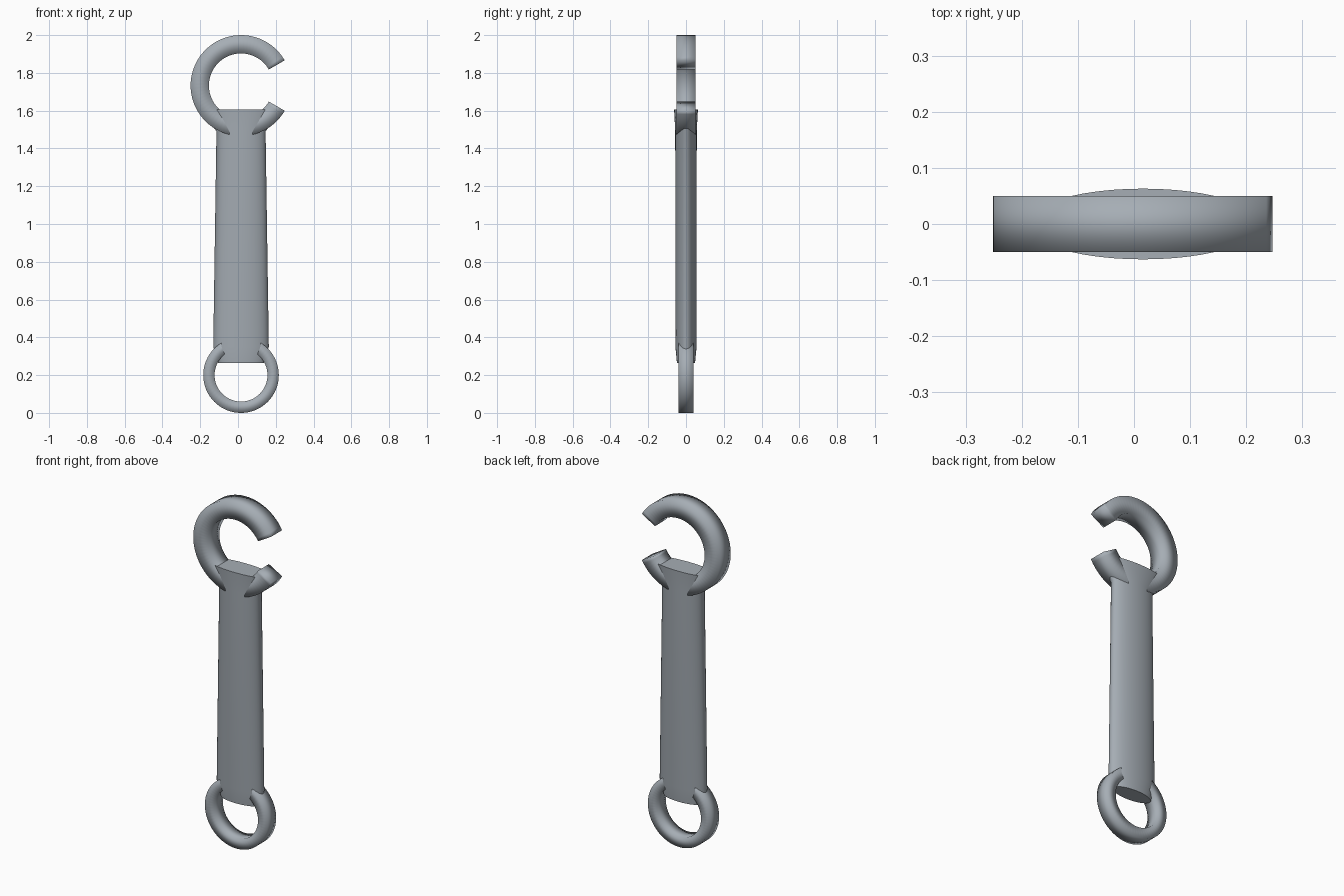
import bpy
import bmesh
from math import sin, cos, radians, pi

cube = bpy.data.objects.get("Cube")
if cube:
    bpy.data.objects.remove(cube, do_unlink=True)

CX = 0.016  # shared centre line of all parts

steel = bpy.data.materials.new("blue grey steel")
steel.use_nodes = True
color = (0.38, 0.42, 0.46, 1)
steel.diffuse_color = color
steel.node_tree.nodes["Principled BSDF"].inputs["Base Color"].default_value = color


def loft(name, sections, closed):
    """Skin a list of equal-length point loops, capping the ends when open."""
    bm = bmesh.new()
    loops = [[bm.verts.new(p) for p in s] for s in sections]
    pairs = list(zip(loops, loops[1:]))
    if closed:
        pairs.append((loops[-1], loops[0]))
    else:
        bm.faces.new(loops[0])
        bm.faces.new(loops[-1])
    for a, b in pairs:
        for i in range(len(a)):
            j = (i + 1) % len(a)
            bm.faces.new((a[i], a[j], b[j], b[i]))
    bmesh.ops.recalc_face_normals(bm, faces=bm.faces)
    mesh = bpy.data.meshes.new(name)
    bm.to_mesh(mesh)
    bm.free()
    mesh.materials.append(steel)
    mesh.shade_smooth()
    obj = bpy.data.objects.new(name, mesh)
    bpy.context.collection.objects.link(obj)
    return obj


def square_ring(name, z, inner, outer, depth, start=0, end=360, steps=64):
    """Softly shaded four-sided bar swept around the y axis."""
    closed = end - start == 360
    profile = ((inner, -depth), (outer, -depth), (outer, depth), (inner, depth))
    sections = []
    for k in range(steps if closed else steps + 1):
        t = radians(start + (end - start) * k / steps)
        sections.append([(CX + r * cos(t), y, z + r * sin(t)) for r, y in profile])
    return loft(name, sections, closed)


def ellipse(z, a, b, sides=48):
    return [(CX + a * cos(2 * pi * i / sides), b * sin(2 * pi * i / sides), z)
            for i in range(sides)]


# Open hook and closed ring
square_ring("top_hook", 1.733, 0.17, 0.267, 0.05, 30, 330)
square_ring("bottom_ring", 0.2, 0.14, 0.2, 0.04)

# Flattened shank, flared into the hook and narrowed into the ring
levels = ((0.265, 0.122, 0.048), (0.35, 0.147, 0.056),
          (1.49, 0.13, 0.057), (1.605, 0.21, 0.063))
shank = loft("shank", [ellipse(*lv) for lv in levels], False)
bpy.ops.object.select_all(action='DESELECT')
shank.select_set(True)
bpy.context.view_layer.objects.active = shank
bpy.ops.object.shade_smooth_by_angle(angle=radians(50))
